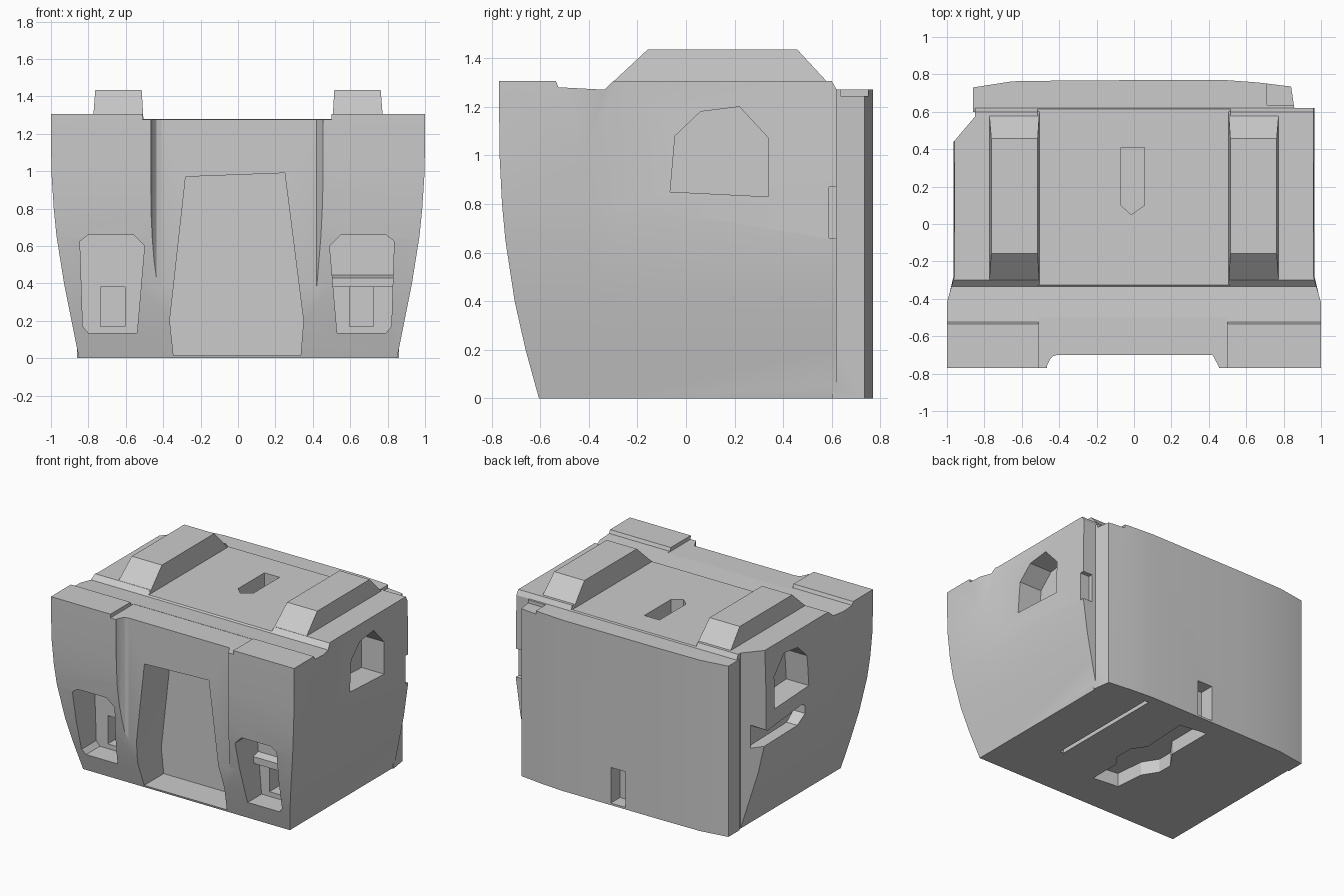
import bpy, bmesh

cube = bpy.data.objects.get("Cube")
if cube:
    bpy.data.objects.remove(cube, do_unlink=True)

grey = bpy.data.materials.new("plain grey")
grey.use_nodes = True
grey.diffuse_color = (0.6, 0.6, 0.6, 1)
for node in grey.node_tree.nodes:
    if node.type == 'BSDF_PRINCIPLED':
        node.inputs["Base Color"].default_value = (0.6, 0.6, 0.6, 1)
        node.inputs["Roughness"].default_value = 0.7


def loft(name, rings):
    """Closed solid through rings of equal length."""
    bm = bmesh.new()
    rows = [[bm.verts.new(p) for p in ring] for ring in rings]
    n = len(rows[0])
    for low, high in zip(rows, rows[1:]):
        for i in range(n):
            j = (i + 1) % n
            bm.faces.new((low[i], low[j], high[j], high[i]))
    bm.faces.new(rows[0])
    bm.faces.new(rows[-1])
    bmesh.ops.recalc_face_normals(bm, faces=bm.faces[:])
    mesh = bpy.data.meshes.new(name)
    bm.to_mesh(mesh)
    bm.free()
    mesh.materials.append(grey)
    obj = bpy.data.objects.new(name, mesh)
    bpy.context.collection.objects.link(obj)
    return obj


def prism(name, axis, outline, start, end):
    """Outline extruded along an axis."""
    place = {'x': lambda p, t: (t, p[0], p[1]),
             'y': lambda p, t: (p[0], t, p[1]),
             'z': lambda p, t: (p[0], p[1], t)}[axis]
    return loft(name, [[place(p, t) for p in outline] for t in (start, end)])


def rect(a, b, c, d):
    return [(a, c), (b, c), (b, d), (a, d)]


def combine(target, tool, operation='DIFFERENCE'):
    """Apply a boolean and drop the tool."""
    mod = target.modifiers.new("shape", 'BOOLEAN')
    mod.operation = operation
    mod.solver = 'EXACT'
    mod.object = tool
    bpy.context.view_layer.objects.active = target
    bpy.ops.object.modifier_apply(modifier=mod.name)
    bpy.data.objects.remove(tool, do_unlink=True)


def cut(axis, outline, start, end):
    combine(body, prism("cutter", axis, outline, start, end))


# Bulging shell: height, front half-width, rear half-width, front y
levels = [(0, 0.85, 0.85, -0.605), (0.2, 0.89, 0.89, -0.66), (0.4, 0.93, 0.93, -0.705),
          (0.65, 0.97, 0.965, -0.743), (0.8, 0.985, 0.965, -0.757),
          (1.0, 0.998, 0.965, -0.767), (1.305, 1.0, 0.96, -0.77)]
rings = []
for z, wf, wr, yf in levels:
    half = [(wf, yf), (wf, -0.42), (wr, -0.28), (wr, 0.62)]
    rings.append([(x, y, z) for x, y in half] + [(-x, y, z) for x, y in reversed(half)])
body = loft("body", rings)

# Rear corner chamfer and stepped top
cut('z', [(-1.1, 0.28), (-0.85, 0.574), (-0.85, 0.8), (-1.1, 0.8)], -0.1, 1.5)
cut('x', [(-0.54, 1.4), (-0.535, 1.305), (-0.525, 1.28), (-0.335, 1.27), (-0.3, 1.305), (-0.3, 1.4)], -1.2, 1.2)
cut('x', [(0.6, 1.4), (0.6, 1.305), (0.62, 1.27), (0.7, 1.27), (0.7, 1.4)], -1.2, 1.2)
cut('z', rect(-0.51, 0.5, -1, -0.5), 1.277, 1.5)
cut('z', rect(-0.515, 0.515, -0.4, 0.7), 1.28, 1.5)

# Shallow front recess that fades out downwards
cut('z', [(-0.47, -0.9), (-0.465, -0.755), (-0.45, -0.725), (-0.435, -0.708), (-0.41, -0.70),
          (0.42, -0.70), (0.455, -0.765), (0.47, -0.9)], 0.2, 1.5)

# Rear panel, slightly rounded
panel = prism("rear_panel", 'z', [(-0.86, 0.6), (-0.86, 0.73), (-0.65, 0.763), (-0.3, 0.768), (0.48, 0.77),
                                  (0.66, 0.757), (0.84, 0.735), (0.86, 0.6)], 0, 1.27)
combine(body, panel, 'UNION')
cut('z', rect(0.71, 0.9, 0.635, 0.8), 1.245, 1.4)

# Front doorway
cut('y', [(-0.345, 0.015), (-0.365, 0.2), (-0.28, 0.97), (0.25, 0.99), (0.35, 0.2), (0.335, 0.015)], -1, -0.38)

# Front pockets with a deeper slot inside each
pocket = [(0.8, 0.135), (0.54, 0.135), (0.5, 0.6), (0.56, 0.66), (0.8, 0.66), (0.845, 0.625), (0.83, 0.17)]
for side in (-1, 1):
    shift = 0.0 if side < 0 else -0.01
    cut('y', [(side * (x + shift), z) for x, z in pocket], -1, -0.48)
    xs = sorted((side * (0.605 + shift), side * (0.735 + shift)))
    cut('y', rect(*xs, 0.17, 0.38), -0.6, -0.32)

# Side windows
window = [(-0.065, 0.85), (-0.045, 1.08), (0.06, 1.18), (0.22, 1.2), (0.34, 1.07), (0.34, 0.83)]
for side in (-1, 1):
    cut('x', window, side * 0.78, side * 1.2)

# Slot under the right window, notch by the left rear edge
cut('x', [(0.52, 0.76), (0.42, 0.7), (0.02, 0.74), (-0.02, 0.72), (-0.02, 0.66), (0.06, 0.6), (0.52, 0.59)], -1.2, -0.87)
cut('x', rect(0.588, 0.64, 0.66, 0.87), 0.89, 1.2)

# Top slot, rear notch, underside cavity and slit
cut('z', [(-0.07, 0.41), (-0.07, 0.1), (-0.015, 0.05), (0.055, 0.1), (0.055, 0.41)], 1.02, 1.5)
cut('y', rect(-0.04, 0.08, 0.015, 0.28), 0.66, 0.9)
cut('z', [(0.09, -0.32), (0.09, -0.08), (0.15, 0.0), (0.15, 0.14), (0.08, 0.24), (0.1, 0.6), (-0.11, 0.63),
          (-0.11, 0.27), (-0.2, 0.14), (-0.2, 0.03), (-0.13, -0.08), (-0.11, -0.3)], -0.1, 0.1)
cut('z', rect(0.46, 0.49, -0.19, 0.7), -0.1, 0.04)

# Ledge inside the left front pocket
ledge = prism("pocket_ledge", 'x', [(-0.46, 0.38), (-0.54, 0.38), (-0.54, 0.43), (-0.46, 0.45)], 0.5, 0.835)

# Raised ramps on top
ramps = []
for side, label in ((1, "left"), (-1, "right")):
    low = [(side * x, y, 1.265) for x, y in rect(0.505, 0.776, -0.34, 0.615)]
    high = [(side * x, y, 1.435) for x, y in rect(0.515, 0.763, -0.158, 0.458)]
    ramps.append(loft(label + "_top_ramp", [low, high]))

# Smooth the gentle bulges, keep the edges crisp
bpy.ops.object.select_all(action='DESELECT')
body.select_set(True)
bpy.context.view_layer.objects.active = body
bpy.ops.object.shade_smooth_by_angle(angle=0.3)
